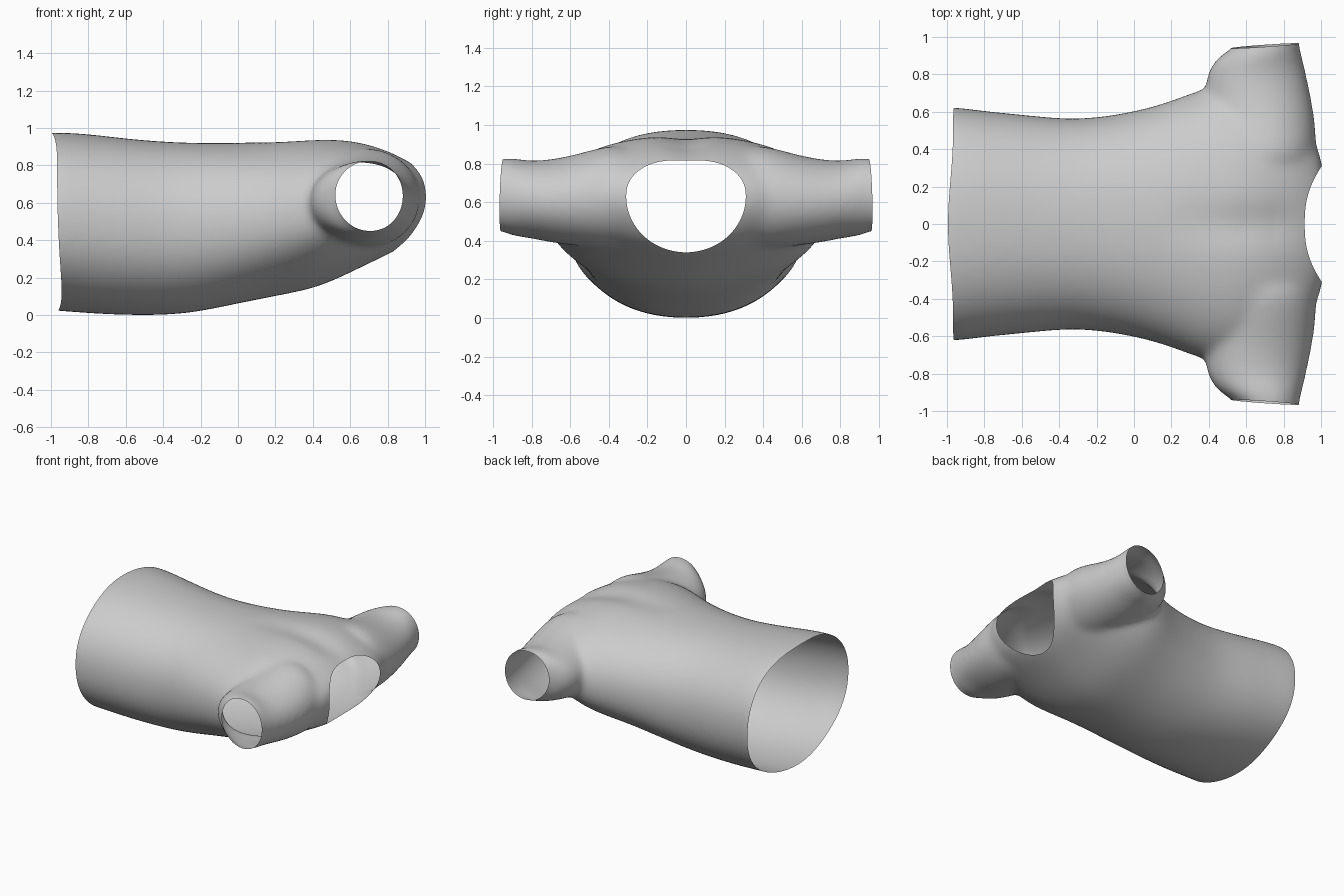
import bpy, bmesh
from math import cos, sin, pi, exp, copysign
from mathutils import Vector

cube = bpy.data.objects.get("Cube")
if cube:
    bpy.data.objects.remove(cube, do_unlink=True)

SEGMENTS = 32
ANGLES = [2 * pi * i / SEGMENTS for i in range(SEGMENTS)]


def loft(bm, rings):
    """Closed tube through a list of point rings."""
    loops = [[bm.verts.new(p) for p in ring] for ring in rings]
    for a, b in zip(loops, loops[1:]):
        for i in range(SEGMENTS):
            j = (i + 1) % SEGMENTS
            bm.faces.new((a[i], a[j], b[j], b[i]))
    bm.faces.new(loops[0][::-1])
    bm.faces.new(loops[-1])


def curve(t, power):
    return copysign(abs(t) ** power, t)


def torso_ring(x, half_width, low, high):
    """Squared-off oval whose underside grows leaner towards the arms."""
    mid, half = (low + high) / 2, (high - low) / 2
    lean = .92 + .25 * max(0, min(1, x / .4))
    ring = []
    for a in ANGLES:
        across = curve(cos(a), .88 if sin(a) > 0 else lean)
        ring.append(Vector((x, half_width * across, mid + half * curve(sin(a), .92))))
    return ring


def sleeve_ring(side, y, x0, x1, low, high):
    mx, rx, mz, rz = (x0 + x1) / 2, (x1 - x0) / 2, (low + high) / 2, (high - low) / 2
    return [Vector((mx + rx * cos(a), side * y, mz + rz * sin(a))) for a in ANGLES]


# Torso: x, half width, lowest z, highest z
torso = [
    (-1.15, .64, .03, .98), (-.97, .628, .022, .98), (-.8, .607, .007, .972),
    (-.6, .588, -.003, .945), (-.37, .563, -.003, .927), (-.2, .571, .017, .922),
    (0, .603, .06, .922), (.2, .658, .10, .93), (.4, .745, .137, .947),
    (.55, .74, .20, .95), (.7, .69, .275, .925), (.83, .63, .335, .875),
    (.92, .54, .39, .825), (.98, .42, .465, .78), (1.025, .28, .54, .73),
]
# Sleeve: y, x range, z range
sleeve = [
    (.25, .42, .97, .35, .92), (.45, .40, .98, .36, .885), (.6, .385, .963, .375, .84),
    (.73, .375, .938, .395, .818), (.82, .395, .918, .415, .815), (.88, .435, .903, .42, .828),
    (.92, .49, .893, .43, .836), (.95, .535, .885, .445, .828),
    (.98, .56, .88, .455, .82), (1.15, .56, .88, .455, .82),
]

bm = bmesh.new()
loft(bm, [torso_ring(*row) for row in torso])
for side in (1, -1):
    loft(bm, [sleeve_ring(side, *row) for row in sleeve])
bmesh.ops.recalc_face_normals(bm, faces=bm.faces)
mesh = bpy.data.meshes.new("shirt_shell")
bm.to_mesh(mesh)
bm.free()
shirt = bpy.data.objects.new("shirt_shell", mesh)
bpy.context.collection.objects.link(shirt)

# Blend the torso and sleeves into one soft skin
sub = shirt.modifiers.new("round", 'SUBSURF')
sub.levels = 2
remesh = shirt.modifiers.new("merge", 'REMESH')
remesh.mode = 'VOXEL'
remesh.voxel_size = .016
soft = shirt.modifiers.new("soften", 'SMOOTH')
soft.factor, soft.iterations = .5, 36
bpy.context.view_layer.objects.active = shirt
shirt.select_set(True)
for name in ("round", "merge", "soften"):
    bpy.ops.object.modifier_apply(modifier=name)

bm = bmesh.new()
bm.from_mesh(shirt.data)


def trim(point, normal):
    """Cut the skin open, removing the side the normal points to."""
    geom = bm.verts[:] + bm.edges[:] + bm.faces[:]
    bmesh.ops.bisect_plane(bm, geom=geom, plane_co=point, plane_no=normal, clear_outer=True)


# Hem and sleeve openings
trim((-.96, 0, 0), (-1, 0, -.035))
for side in (1, -1):
    trim((.7, side * .953, .635), (-.07, side, .03))


# Neck opening: egg-shaped outline seen along x, cut exactly into the skin
def neck_level(p):
    if p.x < .6:
        return 2
    half, power = (.195, 2.3) if p.z > .63 else (.29, 2)
    return (abs(p.y / .31) ** power + abs((p.z - .63) / half) ** power) ** (1 / power)


cuts = []
for edge in bm.edges[:]:
    a, b = (neck_level(v.co) for v in edge.verts)
    if (a < 1) != (b < 1):
        cuts.append(bmesh.utils.edge_split(edge, edge.verts[0], (1 - a) / (b - a))[1])
bmesh.ops.connect_verts(bm, verts=cuts)
inside = [f for f in bm.faces if neck_level(f.calc_center_median()) < 1]
bmesh.ops.delete(bm, geom=inside, context='FACES')

for v in bm.verts:
    # Shallow fold running down from the neck
    if v.co.z > .7 and abs(v.co.y) < .4:
        reach = max(0, min(1, (v.co.x - .1) / .5, (1 - v.co.x) / .25))
        v.co.z -= .025 * reach * exp(-(v.co.y / .11) ** 2)
    # Gentle wave along the hem
    near_hem = max(0, min(1, (-.75 - v.co.x) / .2))
    v.co.x += .022 * near_hem * sin(pi * v.co.y / .9) ** 2

bm.to_mesh(shirt.data)
bm.free()
bpy.ops.object.shade_smooth()
